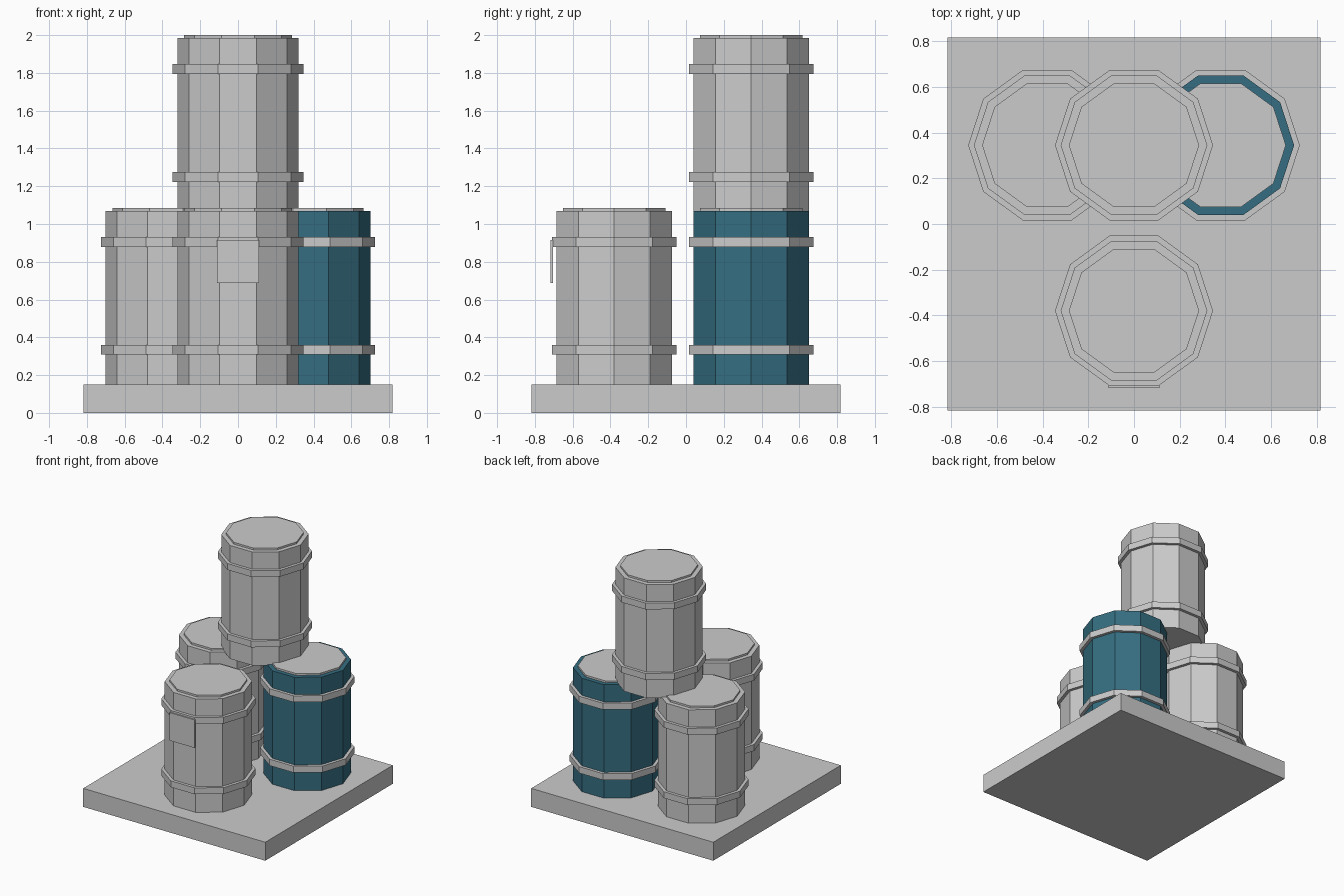
import bpy, bmesh
from math import cos, sin, tau

if "Cube" in bpy.data.objects:
    bpy.data.objects.remove(bpy.data.objects["Cube"])

SIDES = 10

teal = bpy.data.materials.new("teal_paint")
teal.diffuse_color = (0.035, 0.155, 0.22, 1)
teal.use_nodes = True
teal.node_tree.nodes["Principled BSDF"].inputs["Base Color"].default_value = teal.diffuse_color


def finish(name, bm, location, material=None):
    bmesh.ops.recalc_face_normals(bm, faces=bm.faces)
    mesh = bpy.data.meshes.new(name)
    bm.to_mesh(mesh)
    bm.free()
    obj = bpy.data.objects.new(name, mesh)
    obj.location = location
    bpy.context.collection.objects.link(obj)
    if material:
        mesh.materials.append(material)
    return obj


def box(name, size, location):
    bm = bmesh.new()
    bmesh.ops.create_cube(bm, size=1)
    bmesh.ops.scale(bm, vec=size, verts=bm.verts)
    return finish(name, bm, location)


def loop(bm, radius, z):
    return [bm.verts.new((radius * cos(tau * i / SIDES), radius * sin(tau * i / SIDES), z))
            for i in range(SIDES)]


def bridge(bm, a, b):
    for i in range(SIDES):
        j = (i + 1) % SIDES
        bm.faces.new((a[i], a[j], b[j], b[i]))


def prism(name, radius, height, location, material=None):
    bm = bmesh.new()
    low, high = loop(bm, radius, 0), loop(bm, radius, height)
    bridge(bm, low, high)
    bm.faces.new(low)
    bm.faces.new(high)
    return finish(name, bm, location, material)


def hoop(name, outer, inner, height, location):
    bm = bmesh.new()
    loops = [loop(bm, r, z) for r, z in
             ((inner, 0), (outer, 0), (outer, height), (inner, height))]
    for k in range(4):
        bridge(bm, loops[k], loops[(k + 1) % 4])
    return finish(name, bm, location)


def barrel(name, x, y, z, material=None):
    prism(name + "_body", 0.321, 0.92, (x, y, z), material)
    prism(name + "_lid", 0.285, 0.035, (x, y, z + 0.90))
    for part, dz in (("lower", 0.158), ("upper", 0.729)):
        hoop(f"{name}_{part}_hoop", 0.346, 0.31, 0.052, (x, y, z + dz))


# Square plinth
box("base", (1.634, 1.634, 0.15), (0, 0, 0.075))

# Three standing barrels, and one stacked on the back pair
barrel("front_barrel", 0, -0.38, 0.15)
barrel("left_barrel", -0.38, 0.345, 0.15)
barrel("right_barrel", 0.38, 0.345, 0.15, teal)
barrel("stacked_barrel", 0, 0.345, 1.065)

# Blank label plate hung on the front barrel's upper hoop
box("label_plate", (0.224, 0.014, 0.227), (0, -0.711, 0.802))
